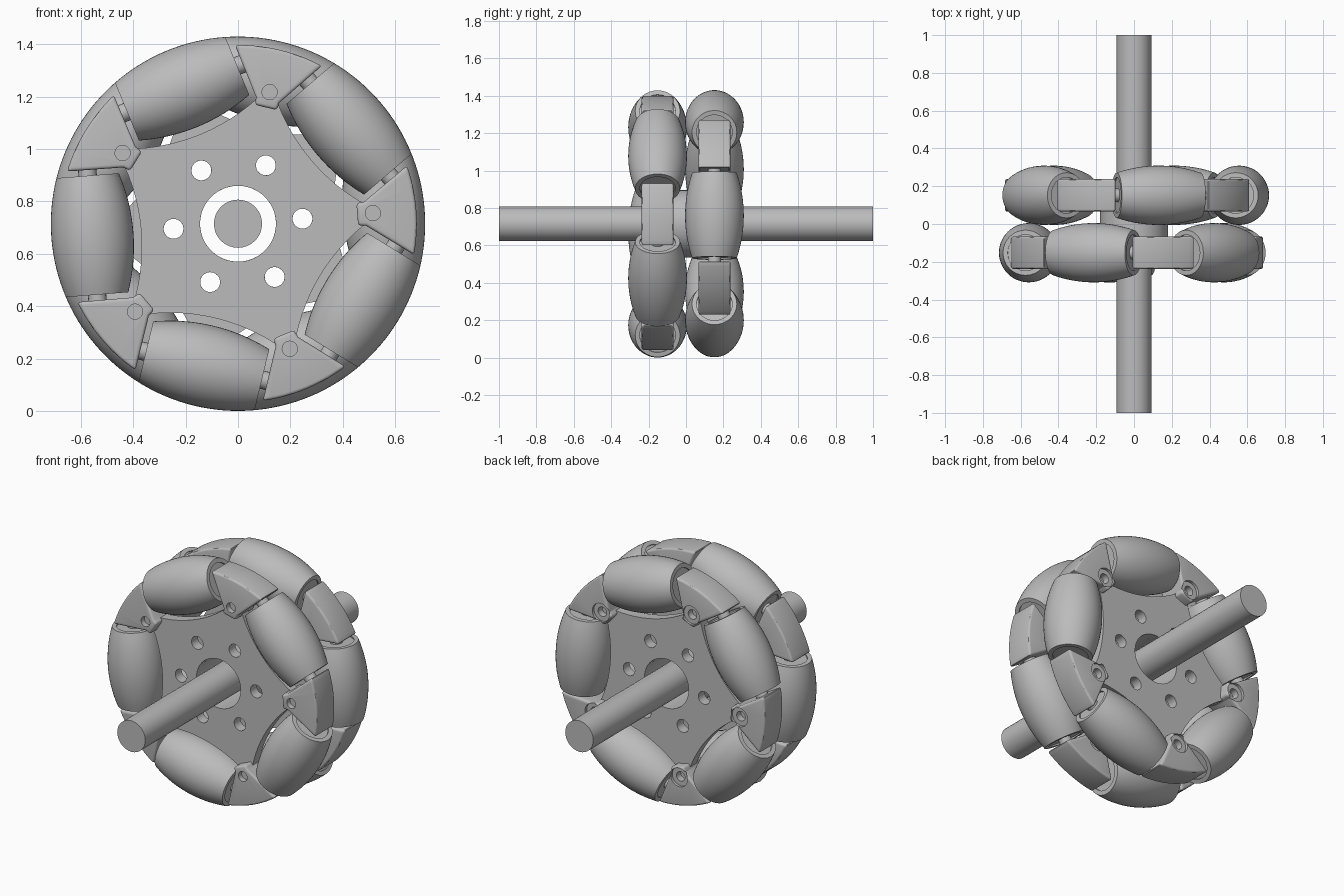
import bpy, bmesh
from math import sin, cos, pi, radians, sqrt, atan2
from mathutils import Matrix, Vector

if "Cube" in bpy.data.objects:
    bpy.data.objects.remove(bpy.data.objects["Cube"])

CENTRE_Z = 0.715      # wheel axis height, also wheel radius
AXIS_R = 0.558        # distance of roller axes from the wheel axis
ROLLER_HALF = 0.228   # half length of a roller
LAYER_Y = 0.152       # offset of each wheel from the middle
COUNT = 5
built = []

grey = bpy.data.materials.new("mid_grey")
grey.use_nodes = True
colour = (0.5, 0.5, 0.5, 1)
grey.diffuse_color = colour
grey.node_tree.nodes["Principled BSDF"].inputs["Base Color"].default_value = colour


def add(name, mesh, matrix=Matrix()):
    obj = bpy.data.objects.new(name, mesh)
    bpy.context.collection.objects.link(obj)
    obj.matrix_world = matrix
    return obj


def finish(bm, name):
    bmesh.ops.recalc_face_normals(bm, faces=bm.faces)
    mesh = bpy.data.meshes.new(name)
    bm.to_mesh(mesh)
    bm.free()
    mesh.materials.append(grey)
    return mesh


def prism(name, outline, y0, y1):
    """Extrude an outline in the xz plane along y."""
    bm = bmesh.new()
    face = bm.faces.new([bm.verts.new((u, y0, v)) for u, v in outline])
    ext = bmesh.ops.extrude_face_region(bm, geom=[face])
    verts = [g for g in ext["geom"] if isinstance(g, bmesh.types.BMVert)]
    bmesh.ops.translate(bm, verts=verts, vec=(0, y1 - y0, 0))
    return finish(bm, name)


def lathe(name, profile, steps):
    """Spin (radius, height) points about z."""
    bm = bmesh.new()
    verts = [bm.verts.new((r, 0, h)) for r, h in profile]
    edges = [bm.edges.new(p) for p in zip(verts, verts[1:])]
    bmesh.ops.spin(bm, geom=verts + edges, cent=(0, 0, 0), axis=(0, 0, 1),
                   angle=2 * pi, steps=steps)
    bmesh.ops.remove_doubles(bm, verts=bm.verts, dist=1e-5)
    return finish(bm, name)


def circle(r, x=0, z=0, n=32):
    return [(x + r * cos(2 * pi * i / n), z + r * sin(2 * pi * i / n)) for i in range(n)]


def carve(mesh, cutters, bevel=0):
    """Round the edges, subtract the cutters and return the resulting mesh."""
    obj = add("work", mesh)
    if bevel:
        mod = obj.modifiers.new("round", "BEVEL")
        mod.width, mod.segments, mod.limit_method = bevel, 3, "ANGLE"
    helpers = [add("cutter", c) for c in cutters]
    for helper in helpers:
        helper.hide_render = True
        mod = obj.modifiers.new("cut", "BOOLEAN")
        mod.operation, mod.solver, mod.object = "DIFFERENCE", "EXACT", helper
    graph = bpy.context.evaluated_depsgraph_get()
    result = bpy.data.meshes.new_from_object(obj.evaluated_get(graph))
    for o in helpers + [obj]:
        bpy.data.objects.remove(o)
    return result


def turned(angle, y):
    return Matrix.Translation((0, y, CENTRE_Z)) @ Matrix.Rotation(-angle, 4, "Y")


# Barrel roller: its side follows the wheel's rim, with a shallow step in each end
def barrel(h):
    return sqrt(CENTRE_Z ** 2 - h ** 2) - AXIS_R

N = 16
heights = [ROLLER_HALF * (2 * i / N - 1) for i in range(N + 1)]
end, inset = ROLLER_HALF, ROLLER_HALF - 0.008
roller_mesh = lathe("roller", [(0, -inset), (0.095, -inset), (0.095, -end)]
                    + [(barrel(h), h) for h in heights]
                    + [(0.095, end), (0.095, inset), (0, inset)], 48)
axle_mesh = lathe("roller_axle", [(0, -0.27), (0.035, -0.27), (0.035, 0.27), (0, 0.27)], 20)

# Bracket between neighbouring rollers, sides parallel to the roller ends
half = pi / COUNT
OUTER_R = 0.683
arc = [radians(14.5) * (i / 6 - 1) for i in range(13)]
outline = ([(0.457, -0.043), (0.487, -0.046)]
           + [(OUTER_R * cos(a), OUTER_R * sin(a)) for a in arc]
           + [(0.487, 0.046), (0.457, 0.043)])
BOLT_R = 0.517
bracket_mesh = carve(prism("bracket", outline, -0.086, 0.086), [
    prism("front_hole", circle(0.029, BOLT_R), -0.2, -0.055),
    prism("back_recess", circle(0.055, BOLT_R), 0.07, 0.2),
    prism("back_hole", circle(0.028, BOLT_R), 0.03, 0.2)], 0.012)

# Wheel plate: star with arched cut-outs that clear the rollers
CLEAR_R = CENTRE_Z + 0.03
star = []
for k in range(COUNT):
    a = 2 * half * k + half
    for i in range(13):
        t = 0.25 * (i / 6 - 1)
        r = 2 * AXIS_R - sqrt(CLEAR_R ** 2 - t ** 2)
        star.append((r * cos(a) - t * sin(a), r * sin(a) + t * cos(a)))


def plate(phase):
    holes = [prism("bore", circle(0.145, n=48), -1, 1)]
    for i in range(6):
        a = radians(4.5 + 60 * i) - phase
        holes.append(prism("hole", circle(0.038, 0.247 * cos(a), 0.247 * sin(a), 24), -1, 1))
    return carve(prism("wheel_plate", star, -0.03, 0.03), holes)


# Two wheels, the back one turned by half a step
for side, y, phase in (("front", -LAYER_Y, radians(4.5)), ("back", LAYER_Y, radians(4.5) + half)):
    built.append(add(side + "_wheel_plate", plate(phase), turned(phase, y)))
    for k in range(COUNT):
        a = phase + 2 * half * k
        tag = "_" + str(k + 1)
        at_roller = turned(a + half, y) @ Matrix.Translation((AXIS_R, 0, 0))
        built.append(add(side + "_bracket" + tag, bracket_mesh, turned(a, y)))
        built.append(add(side + "_roller" + tag, roller_mesh, at_roller))
        built.append(add(side + "_roller_axle" + tag, axle_mesh, at_roller))

# Hub tube joining the plates, and the long shaft through the bore
along_y = Matrix.Translation((0, 0, CENTRE_Z)) @ Matrix.Rotation(pi / 2, 4, "X")
ring = [(0.145, -0.13), (0.18, -0.13), (0.18, 0.13), (0.145, 0.13), (0.145, -0.13)]
built.append(add("hub", lathe("hub", ring, 48), along_y))
rod = [(0, -1), (0.092, -1), (0.092, 1), (0, 1)]
built.append(add("shaft", lathe("shaft", rod, 32), along_y))

# Smooth shading with sharp edges kept
bpy.ops.object.select_all(action="DESELECT")
for obj in built:
    obj.select_set(True)
bpy.context.view_layer.objects.active = built[0]
bpy.ops.object.shade_smooth_by_angle(angle=radians(30))
